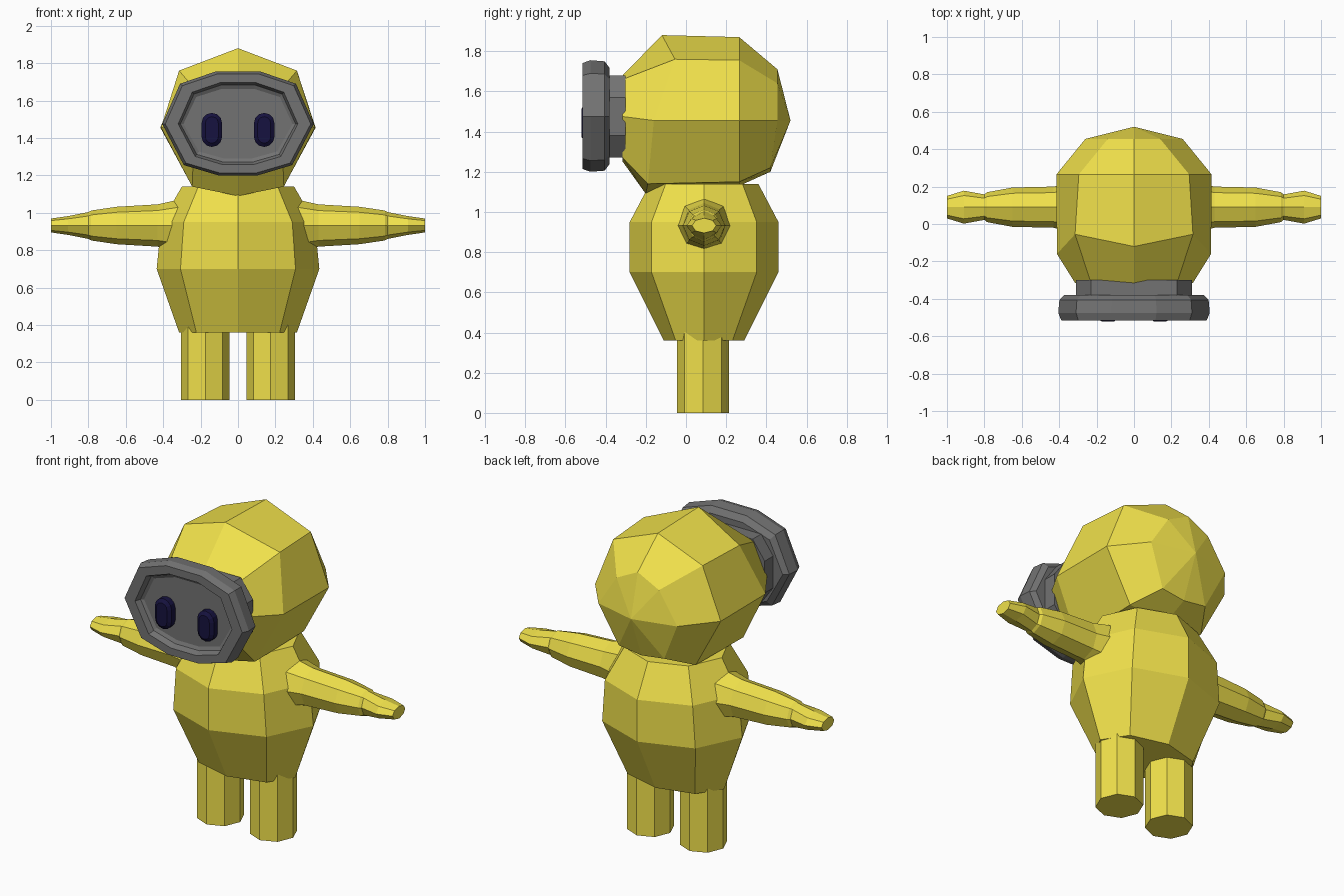
import bpy, bmesh
from math import sin, cos, pi

if "Cube" in bpy.data.objects:
    bpy.data.objects.remove(bpy.data.objects["Cube"])


def material(name, rgb):
    m = bpy.data.materials.new(name)
    m.diffuse_color = (*rgb, 1)
    m.use_nodes = True
    m.node_tree.nodes["Principled BSDF"].inputs["Base Color"].default_value = m.diffuse_color
    return m


YELLOW = material("yellow", (0.87, 0.75, 0.07))
GREY = material("dark_grey", (0.17, 0.17, 0.17))
NAVY = material("navy", (0.008, 0.006, 0.05))


def loft(name, rings, mat):
    """Skin equal-sized rings of points, capping both ends; a one-point ring is a pole."""
    bm = bmesh.new()
    vs = [[bm.verts.new(p) for p in r] for r in rings]
    for a, b in zip(vs, vs[1:]):
        n = len(a)
        for i in range(n):
            j = (i + 1) % n
            bm.faces.new((a[i], a[j], b[0]) if len(b) == 1 else (a[i], a[j], b[j], b[i]))
    for r in (vs[0], vs[-1]):
        if len(r) > 2:
            bm.faces.new(r)
    bmesh.ops.recalc_face_normals(bm, faces=bm.faces)
    me = bpy.data.meshes.new(name)
    bm.to_mesh(me)
    bm.free()
    me.materials.append(mat)
    ob = bpy.data.objects.new(name, me)
    bpy.context.collection.objects.link(ob)
    return ob


def octagon(ra, rb):
    return [(ra * cos(i * pi / 4), rb * sin(i * pi / 4)) for i in range(8)]


def mirrored(half):
    """Close a half outline: first and last points lie on x = 0, the rest repeat on -x."""
    return half + [(-p[0], *p[1:]) for p in half[-2:0:-1]]


CY = 0.09  # depth centre of body and limbs

# Body: rings of z, x radius, y radius
loft("body", [[(x, CY + y, z) for x, y in octagon(rx, ry)]
              for z, rx, ry in ((0.36, 0.315, 0.2), (0.70, 0.435, 0.37),
                                (0.95, 0.41, 0.37), (1.14, 0.30, 0.27))], YELLOW)

# Arms and legs
ARM = ((0.28, 0.135, 0.14), (0.33, 0.135, 0.135), (0.43, 0.11, 0.113), (0.65, 0.105, 0.10),
       (0.785, 0.08, 0.08), (0.80, 0.068, 0.072), (0.91, 0.088, 0.05), (1.0, 0.06, 0.037))
for side, s in (("left", 1), ("right", -1)):
    loft(side + "_arm", [[(s * x, CY + y, 0.932 + z) for y, z in octagon(ry, rz)]
                         for x, ry, rz in ARM], YELLOW)
    loft(side + "_leg", [[(s * 0.175 + x, CY - 0.005 + y, z) for x, y in octagon(0.13, 0.13)]
                         for z in (0, 0.43)], YELLOW)

# Head: faceted loops from the flat front to the pole at the back
loft("head", [
    mirrored([(0, -0.315, 1.68), (0.23, -0.315, 1.66), (0.315, -0.315, 1.475),
              (0.24, -0.315, 1.27), (0, -0.315, 1.25)]),
    mirrored([(0, -0.12, 1.88), (0.315, -0.055, 1.76), (0.412, -0.16, 1.455),
              (0.245, -0.19, 1.14), (0, -0.20, 1.09)]),
    mirrored([(0, 0.265, 1.87), (0.295, 0.265, 1.755), (0.415, 0.265, 1.455),
              (0.25, 0.265, 1.15), (0, 0.265, 1.13)]),
    mirrored([(0, 0.455, 1.71), (0.14, 0.455, 1.64), (0.26, 0.455, 1.455),
              (0.15, 0.42, 1.22), (0, 0.42, 1.20)]),
    [(0, 0.52, 1.455)]], YELLOW)

# Visor neck joining the head to the rim
NECK = [(0.23, 1.68), (0.31, 1.57), (0.31, 1.38), (0.23, 1.27)]
NECK += [(-x, z) for x, z in reversed(NECK)]
loft("visor_neck", [[(x, y, z) for x, z in NECK] for y in (-0.30, -0.40)], GREY)

# Visor rim: ten-sided outline scaled through y, ending in a recessed panel
RIM = [(0.12, 0.28), (0.31, 0.215), (0.405, 0), (0.29, -0.22), (0.105, -0.275)]
RIM += [(-x, z) for x, z in reversed(RIM)]
STEPS = ((-0.38, 0.92, 0.86), (-0.405, 0.985, 0.98), (-0.475, 1, 1), (-0.515, 0.96, 0.95),
         (-0.515, 0.79, 0.79), (-0.48, 0.76, 0.74), (-0.47, 0.72, 0.67))
loft("visor_rim", [[(x * sx, y, 1.475 + z * sz) for x, z in RIM] for y, sx, sz in STEPS], GREY)


# Eyes: rounded upright pills with a softened front
def pill(r, h):
    pts = [(r * cos(i * pi / 6), h + r * sin(i * pi / 6)) for i in range(7)]
    return pts + [(-x, -z) for x, z in pts]


for side, s in (("left", 1), ("right", -1)):
    loft(side + "_eye", [[(s * 0.14 + x, y, 1.443 + z) for x, z in pill(r, 0.036)]
                         for y, r in ((-0.46, 0.055), (-0.505, 0.055), (-0.52, 0.035))], NAVY)
